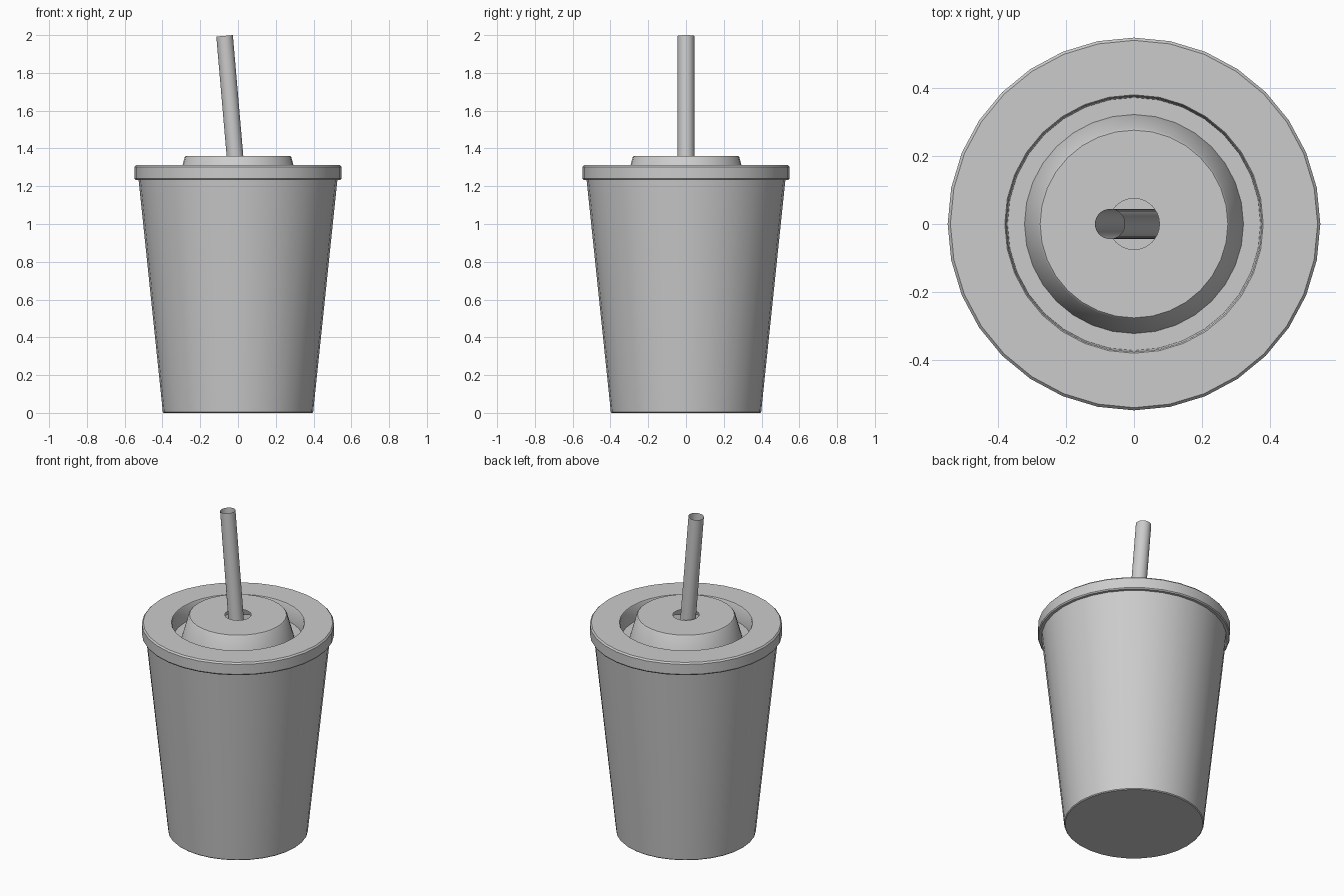
import bpy, bmesh
from math import cos, sin, pi, radians
from mathutils import Vector, Matrix

if "Cube" in bpy.data.objects:
    bpy.data.objects.remove(bpy.data.objects["Cube"])

SIDES = 32


def lathe(name, profile, sides=SIDES, close_start=False, matrix=None):
    """Spin (radius, height) points around z; optionally cap the first ring."""
    bm = bmesh.new()
    rings = [[bm.verts.new((r * cos(2 * pi * i / sides), r * sin(2 * pi * i / sides), z))
              for i in range(sides)] for r, z in profile]
    for a, b in zip(rings, rings[1:]):
        for i in range(sides):
            j = (i + 1) % sides
            bm.faces.new((a[i], a[j], b[j], b[i]))
    if close_start:
        bm.faces.new(rings[0][::-1])
    if matrix:
        bm.transform(matrix)
    mesh = bpy.data.meshes.new(name)
    bm.to_mesh(mesh)
    bm.free()
    obj = bpy.data.objects.new(name, mesh)
    bpy.context.collection.objects.link(obj)
    bpy.ops.object.select_all(action='DESELECT')
    bpy.context.view_layer.objects.active = obj
    obj.select_set(True)
    bpy.ops.object.shade_smooth_by_angle(angle=radians(35))
    return obj


# Tapered cup body, closed at the bottom
lathe("cup", [(0.393, 0.0), (0.398, 0.005), (0.528, 1.25)], close_start=True)

# Lid: rolled rim, sunken channel and raised centre with a straw hole
lathe("lid", [(0.522, 1.233), (0.543, 1.233), (0.548, 1.24), (0.548, 1.303),
              (0.54, 1.312), (0.38, 1.312), (0.376, 1.306), (0.372, 1.21),
              (0.322, 1.21), (0.282, 1.354), (0.276, 1.36), (0.075, 1.36)])

# Open straw leaning to the left, reaching near the cup floor
top, bottom = Vector((-0.071, 0, 1.996)), Vector((0.097, 0, 0.05))
axis = top - bottom
lean = Matrix.Translation(bottom) @ axis.to_track_quat('Z', 'Y').to_matrix().to_4x4()
lathe("straw", [(0.044, 0.0), (0.044, axis.length)], sides=SIDES, matrix=lean)
